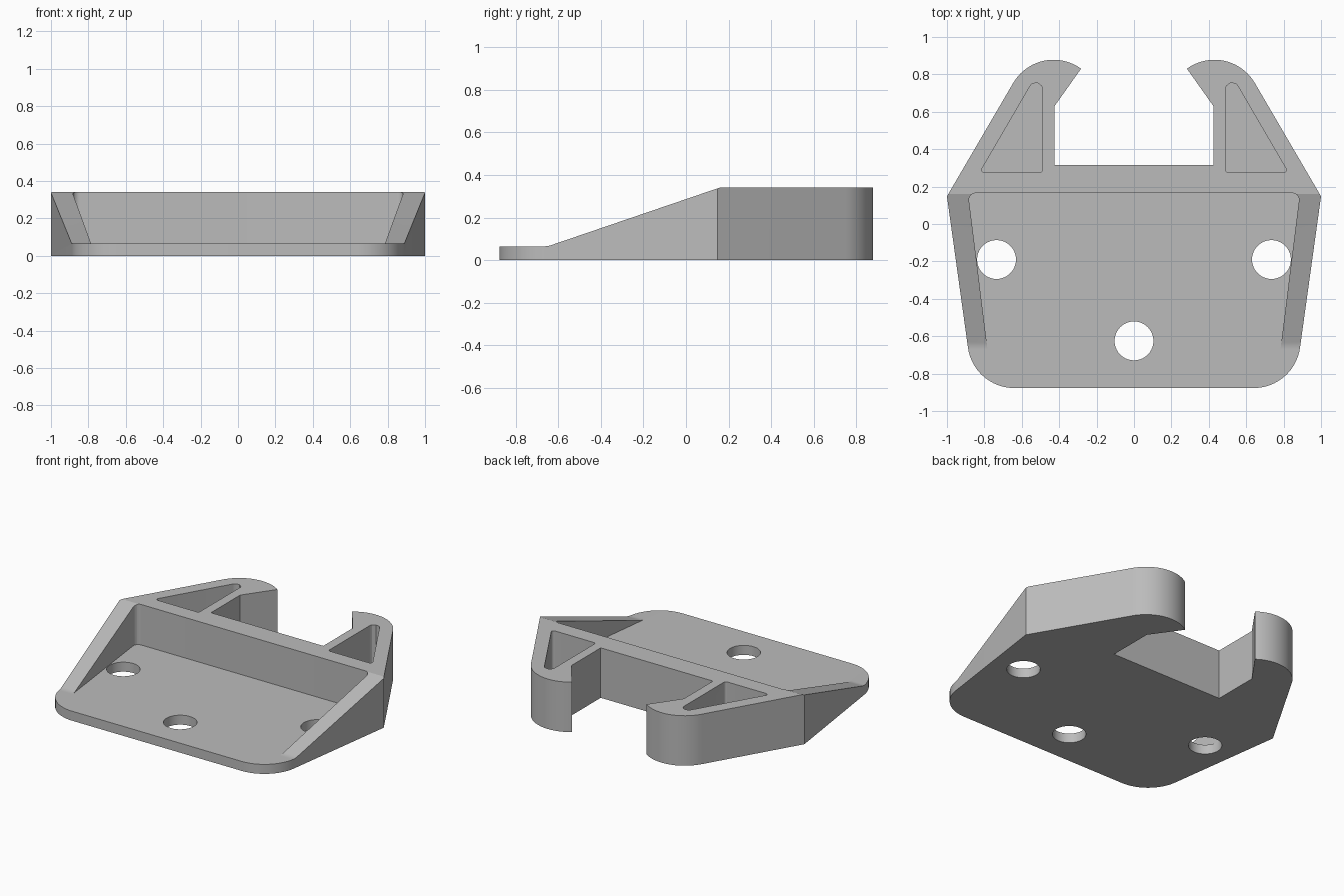
import bpy, bmesh, math
from mathutils import Vector

cube = bpy.data.objects.get("Cube")
if cube:
    bpy.data.objects.remove(cube, do_unlink=True)

HEIGHT, FLOOR = 0.342, 0.065

grey = bpy.data.materials.new("plain grey")
grey.use_nodes = True
COLOUR = (0.5, 0.5, 0.5, 1)
grey.diffuse_color = COLOUR
grey.node_tree.nodes["Principled BSDF"].inputs["Base Color"].default_value = COLOUR


def arc(cx, cy, r, start, end, steps):
    """Points along an arc, angles in degrees."""
    angles = [math.radians(start + (end - start) * i / steps) for i in range(steps + 1)]
    return [(cx + r * math.cos(a), cy + r * math.sin(a)) for a in angles]


def rounded(corners, steps=8):
    """Outline from (x, y, radius) corners, each filleted by its radius."""
    out = []
    for i, (x, y, r) in enumerate(corners):
        p = Vector((x, y))
        if r == 0:
            out.append((x, y))
            continue
        u = (Vector(corners[i - 1][:2]) - p).normalized()
        v = (Vector(corners[(i + 1) % len(corners)][:2]) - p).normalized()
        half = u.angle(v) / 2
        centre = p + (u + v).normalized() * (r / math.sin(half))
        a = p + u * (r / math.tan(half)) - centre
        b = p + v * (r / math.tan(half)) - centre
        for k in range(steps + 1):
            d = a.lerp(b, k / steps).normalized() * r
            out.append(tuple(centre + d))
    return out


def prism(name, outline, low, high, axis="z"):
    """Extrude an outline along z, or a (y, z) outline along x."""
    place = (lambda p, h: (p[0], p[1], h)) if axis == "z" else (lambda p, h: (h, p[0], p[1]))
    bm = bmesh.new()
    bottom = [bm.verts.new(place(p, low)) for p in outline]
    top = [bm.verts.new(place(p, high)) for p in outline]
    bm.faces.new(bottom[::-1])
    bm.faces.new(top)
    n = len(outline)
    for i in range(n):
        j = (i + 1) % n
        bm.faces.new((bottom[i], bottom[j], top[j], top[i]))
    bmesh.ops.recalc_face_normals(bm, faces=bm.faces)
    mesh = bpy.data.meshes.new(name)
    bm.to_mesh(mesh)
    bm.free()
    obj = bpy.data.objects.new(name, mesh)
    bpy.context.collection.objects.link(obj)
    mesh.materials.append(grey)
    return obj


def mirrored(half):
    return half + [(-x, y) for x, y in reversed(half)]


# Body: front corner, widest point, hooked arm tip, square notch
half = arc(0.64, -0.627, 0.25, -90, -7.7, 16) + [(1.0, 0.148)]
half += arc(0.43, 0.628, 0.25, 30, 126, 20) + [(0.425, 0.63), (0.425, 0.315)]
body = prism("bracket_body", mirrored(half), 0, HEIGHT)

# Sloped front, blending softly into the plate
slope = rounded([(-1.2, FLOOR, 0), (-0.65, FLOOR, 0.12), (0.308, 0.392, 0),
                 (0.308, 0.7, 0), (-1.2, 0.7, 0)], 6)
cutters = [prism("slope_cutter", slope, -1.3, 1.3, "x")]

# Tapered pocket between the two side rails
pocket = rounded([(0.742, -1.0, 0), (0.887, 0.165, 0.035),
                  (-0.887, 0.165, 0.035), (-0.742, -1.0, 0)])
cutters.append(prism("pocket_cutter", pocket, FLOOR, 0.6))

# Triangular recesses in the arms
for s, side in ((1, "left"), (-1, "right")):
    tri = rounded([(s * 0.49, 0.275, 0.015), (s * 0.825, 0.275, 0.015),
                   (s * 0.49, 0.85, 0.035)])
    cutters.append(prism(side + "_arm_cutter", tri, FLOOR, 0.6))

# Screw holes
for x, y in ((-0.735, -0.19), (0.735, -0.19), (0, -0.625)):
    cutters.append(prism("hole_cutter", arc(x, y, 0.104, 0, 351, 39), -0.1, 0.2))

bpy.ops.object.select_all(action="DESELECT")
bpy.context.view_layer.objects.active = body
body.select_set(True)
for cutter in cutters:
    cutter.hide_render = True
    mod = body.modifiers.new(cutter.name, "BOOLEAN")
    mod.operation, mod.solver, mod.object = "DIFFERENCE", "EXACT", cutter
    bpy.ops.object.modifier_apply(modifier=mod.name)
    bpy.data.objects.remove(cutter, do_unlink=True)

bpy.ops.object.shade_smooth_by_angle(angle=math.radians(15))
